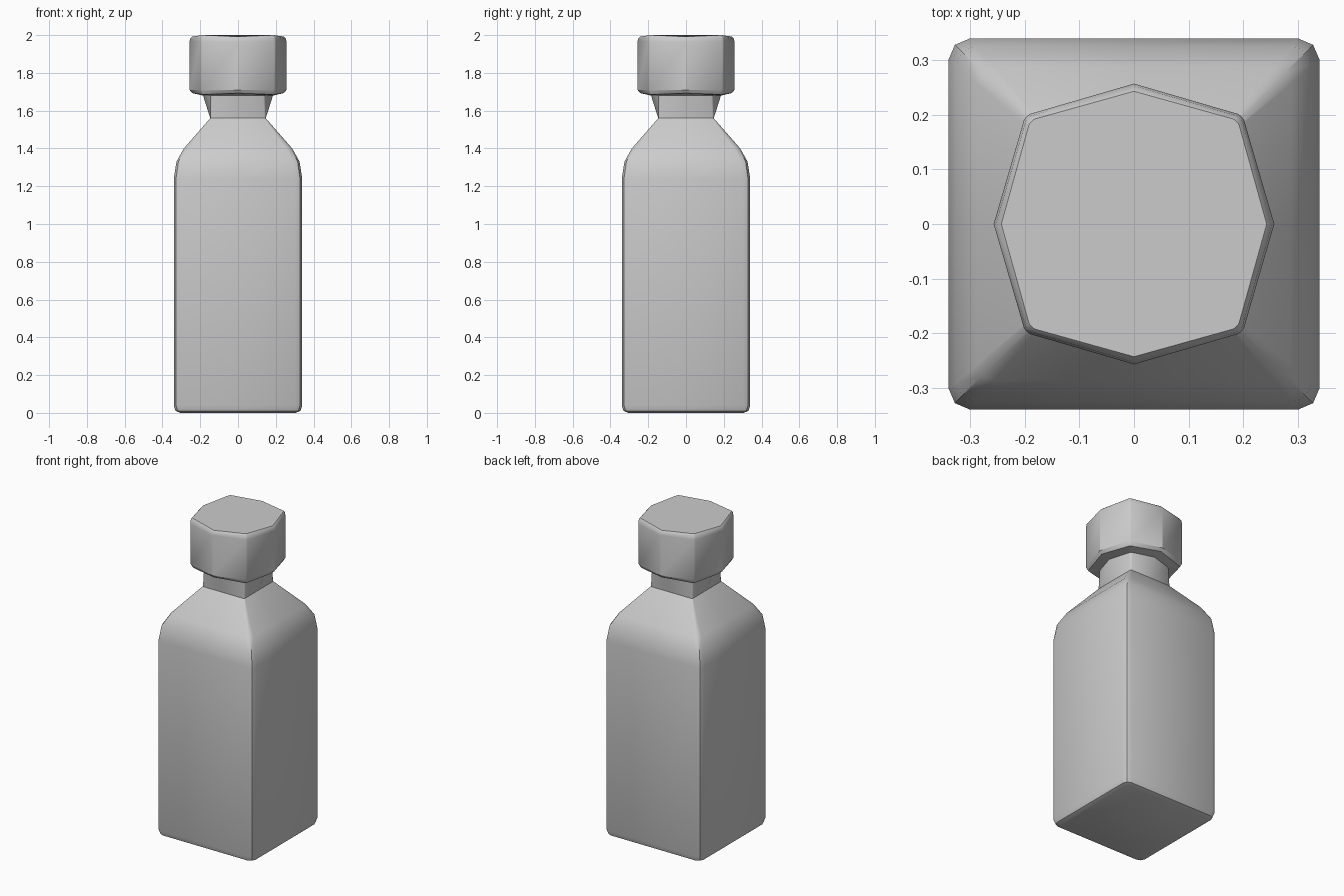
import bpy, bmesh
from mathutils import Vector, Matrix

if "Cube" in bpy.data.objects:
    bpy.data.objects.remove(bpy.data.objects["Cube"])


def ring(z, corner, mid, cut, mid_dz=0.0):
    """Four-sided ring: softened corners plus one bulged point mid-side."""
    c = Vector((corner, corner, z))
    a = Vector((mid, 0, z + mid_dz))
    b = Vector((0, mid, z + mid_dz))
    t = cut / corner
    quarter = [a, c.lerp(a, t), Vector((corner - 0.3 * cut, corner - 0.3 * cut, z)), c.lerp(b, t)]
    turn = Matrix.Rotation(1.5707963, 3, 'Z')
    pts = []
    for i in range(4):
        pts += quarter
        quarter = [turn @ p for p in quarter]
    return pts


def loft(name, rings, cap_bottom=False, cap_top=False):
    bm = bmesh.new()
    loops = [[bm.verts.new(p) for p in ring(*r)] for r in rings]
    for lo, hi in zip(loops, loops[1:]):
        n = len(lo)
        for i in range(n):
            j = (i + 1) % n
            bm.faces.new((lo[i], lo[j], hi[j], hi[i]))
    if cap_bottom:
        bm.faces.new(loops[0][::-1])
    if cap_top:
        bm.faces.new(loops[-1])
    mesh = bpy.data.meshes.new(name)
    bm.to_mesh(mesh)
    bm.free()
    obj = bpy.data.objects.new(name, mesh)
    bpy.context.collection.objects.link(obj)
    bpy.ops.object.select_all(action='DESELECT')
    obj.select_set(True)
    bpy.context.view_layer.objects.active = obj
    bpy.ops.object.shade_smooth_by_angle(angle=0.56)
    return obj


# Square bottle body with rounded base and sloping shoulder
loft("bottle_body", [
    (0.00, 0.305, 0.305, 0.025),
    (0.01, 0.33, 0.33, 0.035),
    (0.04, 0.34, 0.34, 0.04),
    (1.24, 0.34, 0.34, 0.04),
    (1.33, 0.326, 0.326, 0.035),
    (1.40, 0.287, 0.287, 0.03),
    (1.56, 0.147, 0.147, 0.008),
], cap_bottom=True)

# Neck, square at the shoulder and eight-sided under the cap
loft("neck", [
    (1.56, 0.147, 0.147, 0.008),
    (1.68, 0.142, 0.185, 0.008),
])

# Eight-sided stopper cap with bevelled rims
loft("cap", [
    (1.68, 0.142, 0.185, 0.008),
    (1.685, 0.188, 0.242, 0.008, 0.008),
    (1.71, 0.199, 0.257, 0.008),
    (1.965, 0.199, 0.257, 0.008),
    (1.99, 0.196, 0.253, 0.008, -0.008),
    (2.00, 0.190, 0.243, 0.008, -0.008),
], cap_top=True)
